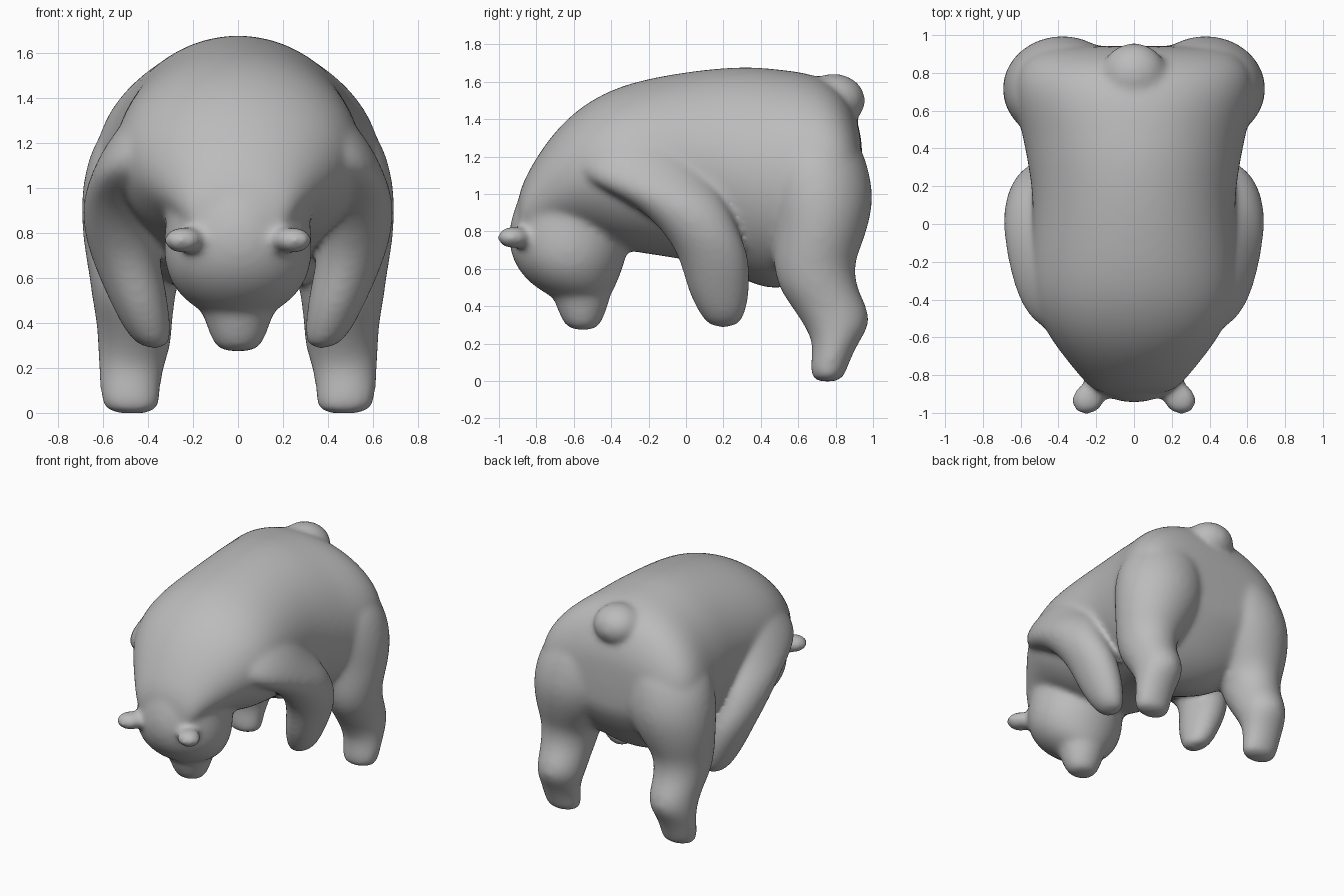
import bpy, bmesh, math
from mathutils import Matrix

cube = bpy.data.objects.get("Cube")
if cube:
    bpy.data.objects.remove(cube, do_unlink=True)

fur = bpy.data.materials.new("grey_fur")
fur.use_nodes = True
GREY = (0.5, 0.5, 0.5, 1)
fur.diffuse_color = GREY
fur.node_tree.nodes["Principled BSDF"].inputs["Base Color"].default_value = GREY
fur.node_tree.nodes["Principled BSDF"].inputs["Roughness"].default_value = 0.8

SIDES = 20
bm = bmesh.new()


def loft(rings):
    """Skin a closed tube through rings of points."""
    loops = [[bm.verts.new(p) for p in ring] for ring in rings]
    faces = [bm.faces.new(loops[0]), bm.faces.new(loops[-1])]
    for a, b in zip(loops, loops[1:]):
        for i in range(SIDES):
            j = (i + 1) % SIDES
            faces.append(bm.faces.new((a[i], a[j], b[j], b[i])))
    bmesh.ops.recalc_face_normals(bm, faces=faces)


def circle():
    return [(math.cos(t), math.sin(t)) for t in
            (2 * math.pi * i / SIDES for i in range(SIDES))]


def upright(stations, side=1):
    """Horizontal elliptical sections: z, centre x, half width, y front, y back."""
    loft([[(side * (x + w * c), (f + b) / 2 + (b - f) / 2 * s, z)
           for c, s in circle()] for z, x, w, f, b in stations])


def lengthwise(stations):
    """Vertical elliptical sections: y, z top, z bottom, half width."""
    loft([[(w * c, y, (t + b) / 2 + (t - b) / 2 * s)
           for c, s in circle()] for y, t, b, w in stations])


def blob(centre, size, turn=0):
    bmesh.ops.create_uvsphere(
        bm, u_segments=16, v_segments=10, radius=1,
        matrix=Matrix.Translation(centre) @ Matrix.Rotation(turn, 4, "Z")
        @ Matrix.Diagonal((*size, 1)))


# Torso, from neck to rump
lengthwise([(-.91, .99, .72, .2), (-.82, 1.17, .76, .28), (-.7, 1.345, .78, .38),
            (-.55, 1.485, .78, .49), (-.35, 1.59, .69, .565), (-.1, 1.645, .66, .55),
            (.15, 1.68, .61, .54), (.35, 1.69, .51, .575), (.5, 1.675, .47, .605),
            (.7, 1.65, .55, .66), (.84, 1.56, .72, .62), (.92, 1.4, .86, .52),
            (.945, 1.26, .95, .4)])

# Head, hanging low
upright([(.42, 0, .1, -.66, -.44), (.47, 0, .2, -.76, -.39), (.54, 0, .28, -.86, -.36),
         (.64, 0, .33, -.93, -.32), (.75, 0, .335, -.955, -.3), (.85, 0, .325, -.945, -.3),
         (.97, 0, .32, -.905, -.3), (1.1, 0, .3, -.84, -.3)])

# Muzzle
upright([(.27, 0, .075, -.615, -.485), (.31, 0, .115, -.66, -.45),
         (.4, 0, .145, -.695, -.415), (.46, 0, .17, -.72, -.4), (.54, 0, .19, -.73, -.39)])

# Tail
blob((0, .79, 1.5), (.18, .175, .145))

for side in (-1, 1):
    # Ear
    blob((side * .24, -.922, .768), (.1, .085, .06), -side * .7)
    # Foreleg, paw curling inwards, up to a full shoulder
    upright([(.285, .365, .05, .14, .26), (.33, .39, .095, .085, .315), (.48, .435, .13, .005, .345),
             (.65, .49, .15, -.03, .345), (.8, .53, .16, -.12, .29),
             (.95, .53, .165, -.28, .22), (1.06, .47, .185, -.54, .15),
             (1.16, .41, .2, -.58, .08), (1.27, .34, .195, -.54, .03),
             (1.39, .27, .15, -.46, -.02)], side)
    # Hind leg, thickening inwards at the thigh and haunch
    upright([(-.005, .47, .095, .69, .82), (.03, .475, .13, .665, .85), (.1, .48, .135, .665, .875),
             (.2, .475, .145, .68, .92), (.3, .46, .165, .63, .99), (.4, .46, .17, .56, .97),
             (.5, .465, .185, .49, .915), (.62, .46, .205, .465, .9), (.72, .435, .25, .46, .94),
             (.85, .4, .3, .45, .985), (1.0, .375, .325, .42, 1.01), (1.2, .35, .305, .42, .965),
             (1.36, .27, .25, .44, .88)], side)

mesh = bpy.data.meshes.new("bear_body")
bm.to_mesh(mesh)
bm.free()
mesh.materials.append(fur)
bear = bpy.data.objects.new("bear_body", mesh)
bpy.context.collection.objects.link(bear)

# Fuse the parts into one softly blended skin
sub = bear.modifiers.new("round", "SUBSURF")
sub.levels = sub.render_levels = 2
fuse = bear.modifiers.new("fuse", "REMESH")
fuse.mode = "VOXEL"
fuse.voxel_size = .018
fuse.use_smooth_shade = True
soft = bear.modifiers.new("blend", "SMOOTH")
soft.factor = .5
soft.iterations = 16
for poly in mesh.polygons:
    poly.use_smooth = True
